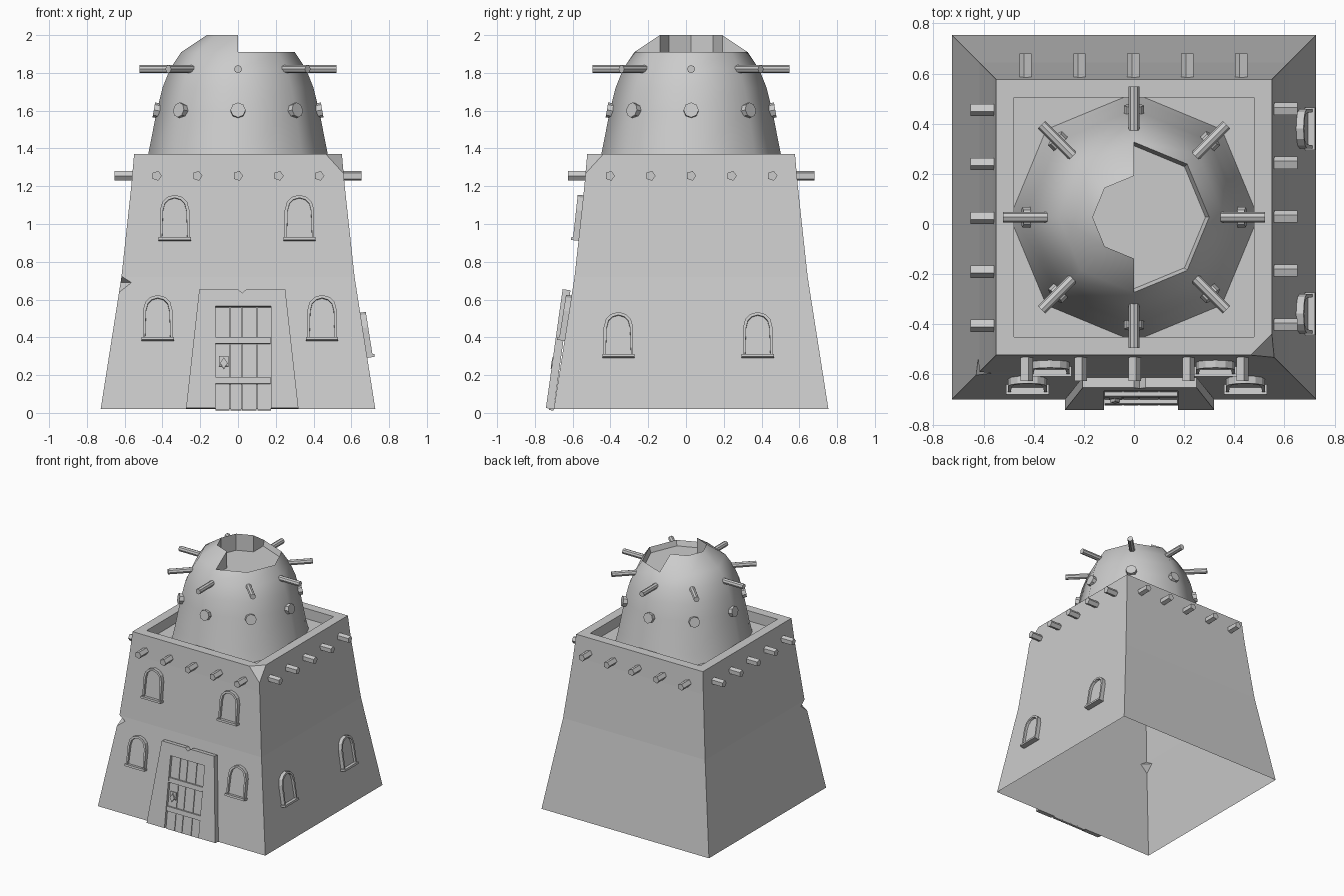
import bpy, bmesh
from math import radians, pi, cos, sin, atan2
from mathutils import Matrix, Vector

if "Cube" in bpy.data.objects:
    bpy.data.objects.remove(bpy.data.objects["Cube"])

CY = 0.027  # depth centre of the tower
WALL = [(0.727, 0.02), (0.617, 0.72), (0.565, 1.2), (0.55, 1.37)]  # half width, height

clay = bpy.data.materials.new("clay_grey")
clay.use_nodes = True
clay.diffuse_color = (0.6, 0.6, 0.6, 1)
clay.node_tree.nodes["Principled BSDF"].inputs["Base Color"].default_value = (0.6, 0.6, 0.6, 1)


def finish(name, bm, matrix=None, fix=True):
    if matrix is not None:
        bm.transform(matrix)
    if fix:
        bmesh.ops.recalc_face_normals(bm, faces=bm.faces[:])
    mesh = bpy.data.meshes.new(name)
    bm.to_mesh(mesh)
    bm.free()
    mesh.materials.append(clay)
    obj = bpy.data.objects.new(name, mesh)
    bpy.context.collection.objects.link(obj)
    return obj


def prism(bm, outline, d0, d1):
    """Extrude an outline in local x, z outward along -y; return the front face."""
    back = bm.faces.new([bm.verts.new((x, -d0, z)) for x, z in outline])
    out = bmesh.ops.extrude_face_region(bm, geom=[back], use_keep_orig=True)["geom"]
    bmesh.ops.translate(bm, vec=(0, d0 - d1, 0),
                        verts=[g for g in out if isinstance(g, bmesh.types.BMVert)])
    return [g for g in out if isinstance(g, bmesh.types.BMFace)][0]


def slab(bm, x0, x1, z0, z1, d0, d1):
    return prism(bm, [(x0, z0), (x1, z0), (x1, z1), (x0, z1)], d0, d1)


def on_wall(side, u, z):
    """Local frame lying on the sloping wall; side 0 is the front, 1 the +x wall."""
    for (w0, z0), (w1, z1) in zip(WALL, WALL[1:]):
        if z0 <= z <= z1:
            half = w0 + (w1 - w0) * (z - z0) / (z1 - z0)
            tilt = atan2(w0 - w1, z1 - z0)
            break
    return (Matrix.Translation((0, CY, 0)) @ Matrix.Rotation(side * pi / 2, 4, 'Z')
            @ Matrix.Translation((u, -half, z)) @ Matrix.Rotation(-tilt, 4, 'X'))


def rod(name, angle, r0, r1, z, radius, sides, offset=0.0, pitch=0.0):
    """A round bar pointing outward from the tower axis."""
    bm = bmesh.new()
    bmesh.ops.create_cone(bm, cap_ends=True, segments=sides, radius1=radius,
                          radius2=radius, depth=r1 - r0)
    finish(name, bm, Matrix.Translation((0, CY, z)) @ Matrix.Rotation(angle, 4, 'Z')
           @ Matrix.Translation(((r0 + r1) / 2, offset, 0))
           @ Matrix.Rotation(pi / 2 - pitch, 4, 'Y'))


# Tower body: tapered walls, parapet rim and sunken roof deck
bm = bmesh.new()
rings = []
for w, z in WALL + [(0.478, 1.37), (0.478, 1.29)]:
    rings.append([bm.verts.new((sx * w, sy * w + CY, z))
                  for sx, sy in ((-1, -1), (1, -1), (1, 1), (-1, 1))])
for a, b in zip(rings, rings[1:]):
    for i in range(4):
        j = (i + 1) % 4
        bm.faces.new((a[i], a[j], b[j], b[i]))
bm.faces.new(rings[0][::-1])
bm.faces.new(rings[-1])
body = finish("tower_body", bm)

# Broken corners, cut out with turned blocks
turn = Matrix.Rotation(pi / 4, 4, 'Z')


def face_block(normal, point, size):
    """A block whose one face passes through point, looking along -normal."""
    n = Vector(normal).normalized()
    return (Matrix.Translation(Vector(point) + n * size / 2)
            @ n.to_track_quat('Z', 'Y').to_matrix().to_4x4() @ Matrix.Scale(size, 4))


chips = [
    face_block((1, -1, 1), (0.55, -0.523, 1.285), 0.4),
    face_block((1, -1, -0.25), (0.69, -0.69, 0.06), 0.2),
    face_block((-1, 1, -0.25), (-0.69, 0.744, 0.06), 0.2),
    Matrix.Translation((-0.658, -0.631, 0.69)) @ turn
    @ Matrix.Rotation(pi / 4, 4, 'Y') @ Matrix.Scale(0.13, 4),
]
cutters = []
for m in chips:
    bm = bmesh.new()
    bmesh.ops.create_cube(bm, size=1)
    cutter = finish("chip_cutter", bm, m)
    cutter.hide_render = True
    cutters.append(cutter)
    mod = body.modifiers.new("chip", 'BOOLEAN')
    mod.operation, mod.solver, mod.object = 'DIFFERENCE', 'EXACT', cutter
bpy.context.view_layer.update()
cut_mesh = bpy.data.meshes.new_from_object(body.evaluated_get(bpy.context.evaluated_depsgraph_get()))
body.modifiers.clear()
body.data = cut_mesh
for cutter in cutters:
    bpy.data.objects.remove(cutter)
# Open the underside
bm = bmesh.new()
bm.from_mesh(cut_mesh)
under = [f for f in bm.faces if f.normal.z < -0.9 and f.calc_center_median().z < 0.03]
bmesh.ops.delete(bm, geom=under, context='FACES')
bm.to_mesh(cut_mesh)
bm.free()

# Eight-sided dome, half of its crown broken away
bm = bmesh.new()


def ring(r, z):
    return [bm.verts.new((r * cos(k * pi / 4), r * sin(k * pi / 4) + CY, z)) for k in range(8)]


PROFILE = [(0.495, 1.29), (0.475, 1.37), (0.43, 1.6), (0.4, 1.72), (0.36, 1.82), (0.3, 1.91)]
rings = [ring(r, z) for r, z in PROFILE]
crown, inner, wide = ring(0.165, 2.0), ring(0.165, 1.87), ring(0.285, 1.87)
outer_faces = []
for a, b in zip(rings, rings[1:]):
    for i in range(8):
        j = (i + 1) % 8
        outer_faces.append(bm.faces.new((a[i], a[j], b[j], b[i])))
rim = rings[-1]
for i in range(8):
    j = (i + 1) % 8
    if 2 <= i <= 5:  # standing half
        outer_faces.append(bm.faces.new((rim[i], rim[j], crown[j], crown[i])))
        bm.faces.new((crown[i], crown[j], inner[j], inner[i]))
    else:  # broken half
        bm.faces.new((rim[i], rim[j], wide[j], wide[i]))
for k in (2, 6):
    step = [rim[k], crown[k], inner[k], wide[k]]
    bm.faces.new(step if k == 6 else step[::-1])
bm.faces.new([wide[6], wide[7], wide[0], wide[1], wide[2],
              inner[2], inner[3], inner[4], inner[5], inner[6]])
for f in outer_faces:
    f.smooth = True
for v in [v for v in bm.verts if not v.link_faces]:
    bm.verts.remove(v)
finish("dome", bm, fix=False)

# Roof beam ends on the walls, studs and long poles on the dome
for side in range(4):
    for k in range(-2, 3):
        rod("wall_beam", side * pi / 2, 0.55, 0.653, 1.255, 0.027, 5, k * 0.215)
for k in range(8):
    rod("dome_stud", k * pi / 4, 0.40, 0.446, 1.6, 0.04, 8, 0, radians(10))
    rod("dome_pole", k * pi / 4, 0.345, 0.522, 1.82, 0.021, 8)

# Arched windows with a recessed pane and a sill
half_arch = [(0.078, 0), (0.078, 0.155), (0.066, 0.2), (0.04, 0.226)]
arch = half_arch + [(0, 0.238)] + [(-x, z) for x, z in reversed(half_arch)]
WINDOWS = [(0, -0.335, 0.915), (0, 0.325, 0.915), (0, -0.425, 0.385), (0, 0.445, 0.385),
           (1, -0.385, 0.295), (1, 0.353, 0.295)]
for side, u, z in WINDOWS:
    bm = bmesh.new()
    front = prism(bm, arch, 0, 0.03)
    bmesh.ops.inset_region(bm, faces=[front], thickness=0.016)
    bmesh.ops.inset_region(bm, faces=[front], thickness=0.0005, depth=-0.018)
    slab(bm, -0.085, 0.085, -0.004, 0.012, 0, 0.04)
    finish("window", bm, on_wall(side, u, z))

# Door surround with leaning jambs and a nicked lintel
place = Matrix.Translation((0, -0.70, 0.02)) @ Matrix.Rotation(radians(-8), 4, 'X')
bm = bmesh.new()
prism(bm, [(-0.275, 0), (-0.205, 0.635), (0, 0.635), (0.022, 0.615), (0.045, 0.635), (0.25, 0.635),
           (0.32, 0), (0.175, 0), (0.175, 0.545), (-0.12, 0.545), (-0.12, 0)], 0, 0.042)
finish("door_surround", bm, place)

# Plank door with two battens and a handle
bm = bmesh.new()
edges = [-0.12, -0.043, 0.02, 0.1, 0.177]
for a, b in zip(edges, edges[1:]):
    slab(bm, a + 0.002, b - 0.002, -0.008, 0.54, 0, 0.024)
finish("door_planks", bm, place)
for z in (0.13, 0.345):
    bm = bmesh.new()
    slab(bm, -0.118, 0.173, z, z + 0.036, 0.02, 0.04)
    finish("door_batten", bm, place)
bm = bmesh.new()
slab(bm, -0.1, -0.05, 0.225, 0.28, 0.02, 0.034)
prism(bm, [(-0.075, 0.21), (-0.055, 0.24), (-0.075, 0.27), (-0.095, 0.24)], 0.034, 0.046)
finish("door_handle", bm, place)
